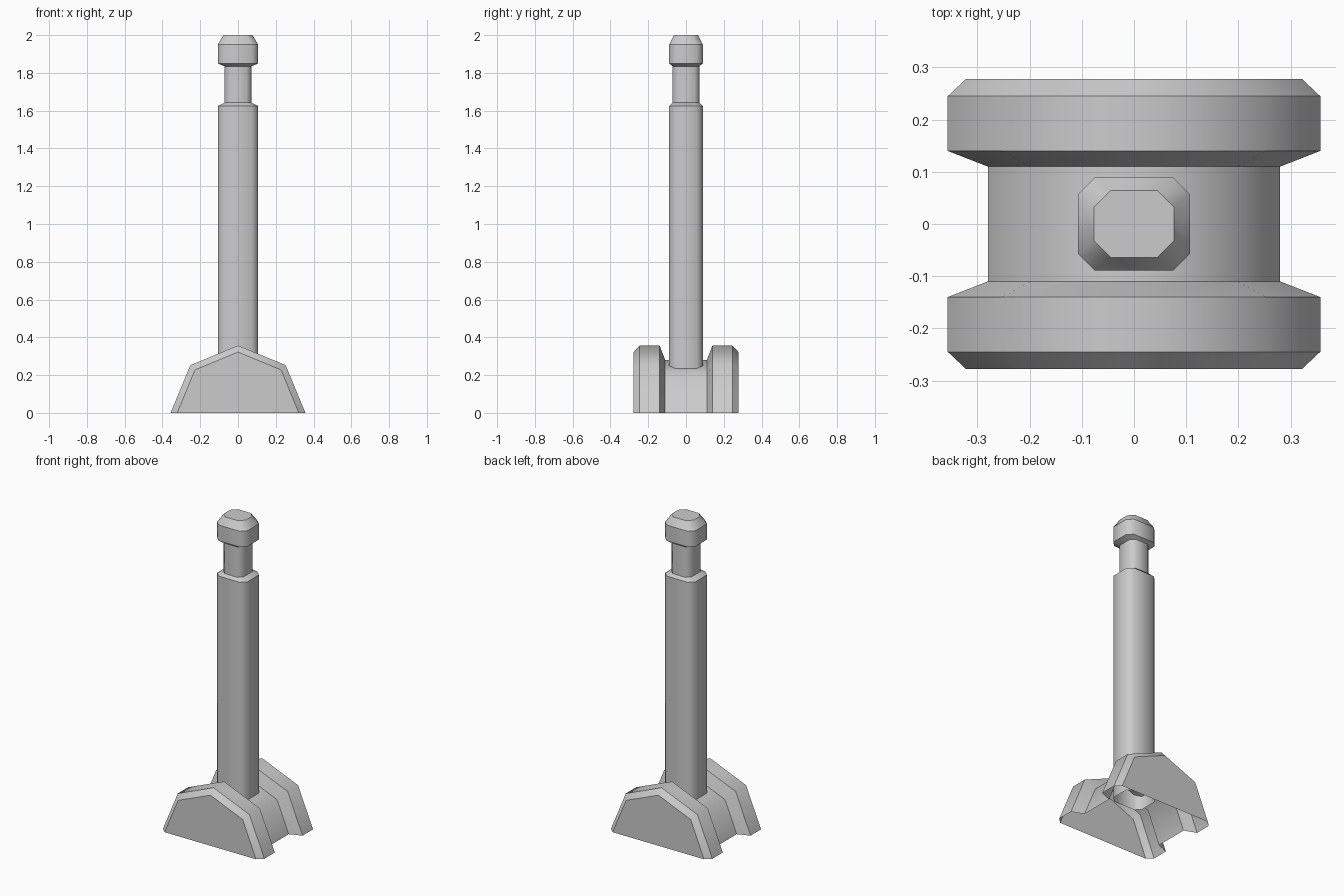
import bpy, bmesh, math

if "Cube" in bpy.data.objects:
    bpy.data.objects.remove(bpy.data.objects["Cube"])


def loft(name, rings, closed, cap_start, cap_end):
    """Skin a list of matching point rings; smooth around, crisp between bands."""
    bm = bmesh.new()
    loops = [[bm.verts.new(p) for p in ring] for ring in rings]
    n = len(loops[0])
    for a, b in zip(loops, loops[1:]):
        for i in range(n if closed else n - 1):
            j = (i + 1) % n
            bm.faces.new((a[i], a[j], b[j], b[i]))
    for f in bm.faces:
        f.smooth = True
    if cap_start:
        bm.faces.new(loops[0][::-1])
    if cap_end:
        bm.faces.new(loops[-1])
    # every ring is a hard edge
    for ring in loops:
        for i in range(n):
            e = bm.edges.get((ring[i], ring[(i + 1) % n]))
            if e:
                e.smooth = False
    mesh = bpy.data.meshes.new(name)
    bm.to_mesh(mesh)
    bm.free()
    obj = bpy.data.objects.new(name, mesh)
    bpy.context.collection.objects.link(obj)
    return obj


def half_octagon(r, y):
    return [(r * math.cos(k * math.pi / 4), y, r * math.sin(k * math.pi / 4))
            for k in range(4, -1, -1)]


def chamfered_rect(hx, hy, c, z):
    return [(hx, c - hy, z), (hx, hy - c, z), (hx - c, hy, z), (c - hx, hy, z),
            (-hx, hy - c, z), (-hx, c - hy, z), (c - hx, -hy, z), (hx - c, -hy, z)]


# Base: half-octagonal spool along y, open underneath
half = [(-0.278, 0.322), (-0.245, 0.357), (-0.14, 0.357), (-0.11, 0.28)]
profile = half + [(-y, r) for y, r in reversed(half)]
base = loft("spool_base", [half_octagon(r, y) for y, r in profile],
            False, True, True)
bm = bmesh.new()
bm.from_mesh(base.data)
# make the open shell face outwards
if any(f.normal.y > 0.9 and f.calc_center_median().y < -0.25 for f in bm.faces):
    bmesh.ops.reverse_faces(bm, faces=bm.faces[:])
bm.to_mesh(base.data)
bm.free()

# Post with grooved neck and bevelled head
sections = [(0.107, 0.089, 0.032, 0.15), (0.107, 0.089, 0.032, 1.625),
            (0.071, 0.071, 0.026, 1.642), (0.071, 0.071, 0.026, 1.835),
            (0.107, 0.089, 0.032, 1.85), (0.107, 0.089, 0.032, 1.95),
            (0.077, 0.064, 0.032, 2.0)]
loft("post", [chamfered_rect(*s) for s in sections], True, False, True)
